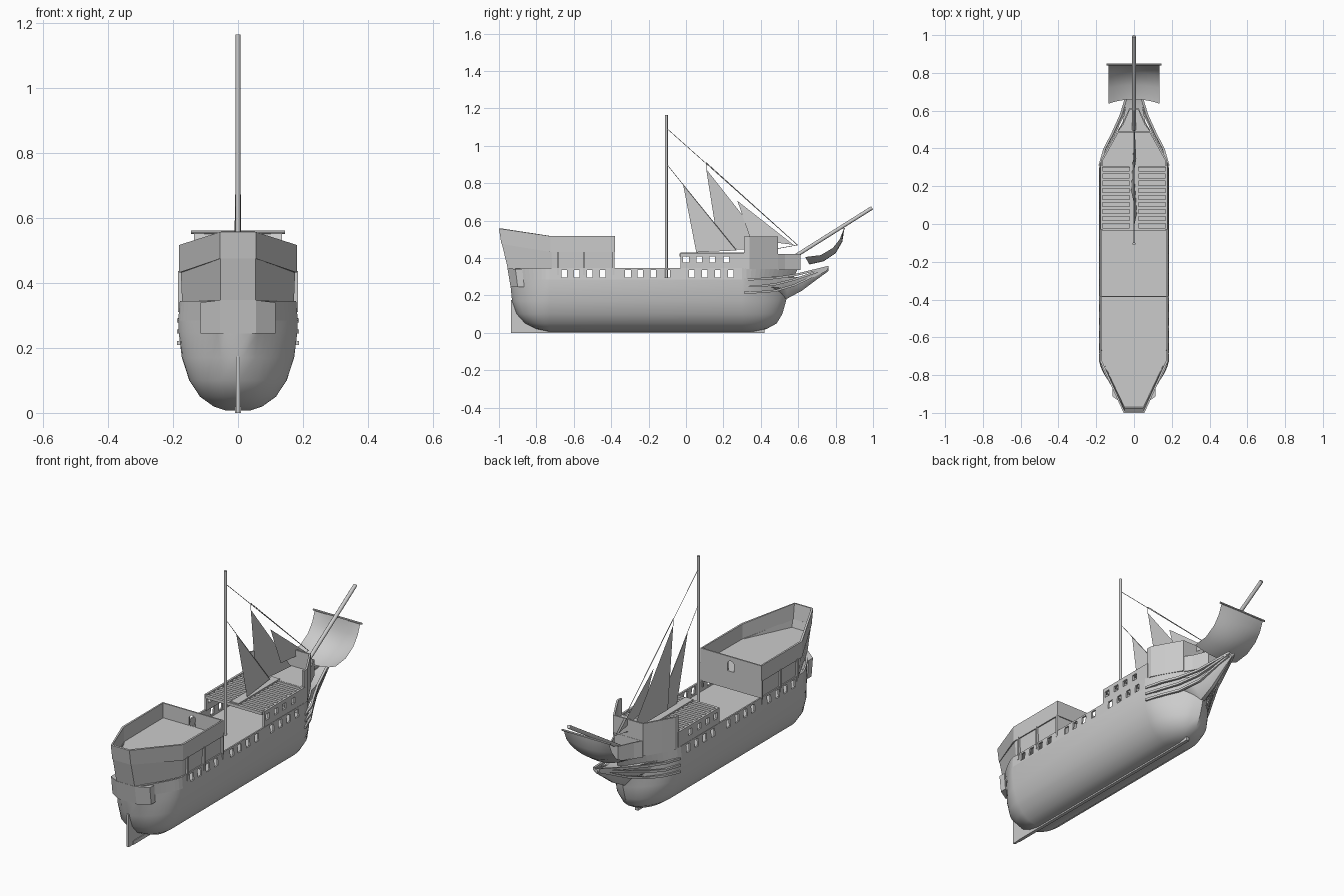
import bpy, bmesh, math
from mathutils import Vector

if "Cube" in bpy.data.objects:
    bpy.data.objects.remove(bpy.data.objects["Cube"])

GREY = bpy.data.materials.new("weathered_grey")
GREY.diffuse_color = (0.6, 0.6, 0.6, 1)
GREY.use_nodes = True
GREY.node_tree.nodes["Principled BSDF"].inputs["Base Color"].default_value = GREY.diffuse_color


def make(name, verts, faces, smooth=False):
    me = bpy.data.meshes.new(name)
    me.from_pydata([tuple(v) for v in verts], [], faces)
    bm = bmesh.new()
    bm.from_mesh(me)
    bmesh.ops.recalc_face_normals(bm, faces=bm.faces)
    bm.to_mesh(me)
    bm.free()
    me.materials.append(GREY)
    ob = bpy.data.objects.new(name, me)
    bpy.context.collection.objects.link(ob)
    activate(ob)
    if smooth:
        bpy.ops.object.shade_smooth_by_angle(angle=math.radians(35))
    return ob


def activate(ob):
    bpy.ops.object.select_all(action='DESELECT')
    ob.select_set(True)
    bpy.context.view_layer.objects.active = ob


def loft(name, loops, caps=True, closed=True, smooth=False):
    """Skin between loops with equal point counts."""
    n = len(loops[0])
    faces = [(k * n + i, k * n + (i + 1) % n, (k + 1) * n + (i + 1) % n, (k + 1) * n + i)
             for k in range(len(loops) - 1) for i in range(n if closed else n - 1)]
    if caps:
        faces += [tuple(range(n)), tuple(range((len(loops) - 1) * n, len(loops) * n))]
    return make(name, [p for l in loops for p in l], faces, smooth)


def mirrored(half):
    """Half outline from one end to the other, mirrored into a loop."""
    return half + [(-x, y, z) for x, y, z in reversed(half) if x > 1e-6]


def box(name, x, y, z):
    return loft(name, [[(x[0], y[0], h), (x[1], y[0], h), (x[1], y[1], h), (x[0], y[1], h)] for h in z])


def tube(name, a, b, r, n=8):
    a, b = Vector(a), Vector(b)
    q = (b - a).to_track_quat('Z', 'Y')
    return loft(name, [[p + q @ Vector((r * math.cos(2 * math.pi * i / n), r * math.sin(2 * math.pi * i / n), 0))
                        for i in range(n)] for p in (a, b)], smooth=True)


def thicken(ob, t):
    activate(ob)
    m = ob.modifiers.new("thickness", 'SOLIDIFY')
    m.thickness, m.offset = t, -1
    bpy.ops.object.modifier_apply(modifier=m.name)


def cut(ob, cutter):
    activate(ob)
    m = ob.modifiers.new("cut", 'BOOLEAN')
    m.object, m.operation, m.solver = cutter, 'DIFFERENCE', 'EXACT'
    bpy.ops.object.modifier_apply(modifier=m.name)
    bpy.data.objects.remove(cutter)


# Hull: waterline loops, rounded low down and finer towards the rail
def waterline(z, hw, stern, hs, bow):
    k = min(1, max(0, (z - 0.08) / 0.2))
    p, q = 2 - 0.65 * k, 0.6 + 0.4 * k

    def f(t):
        return max(0, 1 - t ** p) ** q
    half = []
    for i in range(10, -1, -1):
        t = i / 10
        half.append((hs + (hw - hs) * f(t), -0.73 + (stern + 0.73) * t, z))
    for i in range(13):
        t = i / 12
        half.append((hw * f(t), 0.30 + (bow - 0.30) * t, z))
    return mirrored(half)


LEVELS = [(0.008, .04, -.74, .004, .37), (0.02, .075, -.80, .004, .43), (0.05, .117, -.86, .005, .485),
          (0.10, .150, -.905, .006, .515), (0.17, .173, -.93, .014, .535), (0.25, .183, -.938, .04, .55),
          (0.285, .184, -.942, .05, .57), (0.345, .179, -.95, .055, .60)]
lines = [waterline(*l) for l in LEVELS]
loft("hull", lines[:7], smooth=True)

# Bulwark with gun ports cut through both sides
bulwark = loft("bulwark", lines[6:], caps=False)
thicken(bulwark, 0.009)
for y in (-.65, -.585, -.515, -.445, -.31, -.245, -.175, -.1, .03, .1, .17, .24):
    cut(bulwark, box("port_cutter", (-.3, .3), (y - .015, y + .015), (.295, .335)))

# Keel, sternpost and rudder
box("keel", (-.009, .009), (-.9, .42), (0, .02))
box("rudder", (-.006, .006), (-.935, -.895), (0, .175))
box("sternpost", (-.005, .005), (-.9, -.72), (0, .16))

# Stern castle: lower wall, floor and raised parapet with an arched doorway
castle = loft("stern_castle_wall", [
    mirrored([(.054, -.952, .34), (.172, -.715, .34), (.172, -.385, .34)]),
    mirrored([(.054, -.985, .478), (.176, -.72, .437), (.174, -.385, .437)])], caps=False)
thicken(castle, 0.008)
make("stern_castle_deck", mirrored([(.05, -.975, .438), (.172, -.722, .438), (.172, -.385, .438)]), [tuple(range(6))])
parapet = loft("stern_parapet", [
    mirrored([(.055, -.987, .475), (.181, -.725, .432), (.181, -.38, .432)]),
    mirrored([(.055, -1.0, .557), (.181, -.725, .517), (.181, -.38, .517)])], caps=False)
thicken(parapet, 0.011)
arch = [(-.02, .439), (.02, .439)] + [(.02 * math.cos(a * math.pi / 8), .475 + .02 * math.sin(a * math.pi / 8))
                                      for a in range(9)]
cut(parapet, loft("arch_cutter", [[(x, y, z) for x, z in arch] for y in (-.42, -.35)]))

# Stern gallery
loft("stern_gallery", [
    mirrored([(.055, -.938, .245), (.115, -.90, .245), (.115, -.865, .245)]),
    mirrored([(.055, -.955, .347), (.115, -.912, .34), (.115, -.875, .34)])])

# Castle posts and forecastle side walls with upper ports
for s in (-1, 1):
    for y in (-.685, -.545, -.387):
        box("castle_post", sorted((s * .168, s * .184)), (y - .005, y + .005), (.31, .437))
    side = box("forecastle_side", sorted((s * .166, s * .177)), (-.03, .315), (.34, .427))
    for y in (0, .07, .14, .215):
        cut(side, box("upper_port_cutter", (-.3, .3), (y - .015, y + .015), (.375, .407)))

# Forecastle beams with a walkway along the middle
for i in range(10):
    y = -.028 + i * .0375
    box("deck_beam", (-.168, .168), (y - .008, y + .008), (.408, .424))
box("walkway", (-.024, .024), (-.03, .32), (.42, .43))

# Raised bow breastwork and its deck
ring = [(.174, .31), (.174, .34), (.138, .405), (.088, .492)]
ring = ring + [(-x, y) for x, y in reversed(ring)]
breast = loft("bow_breastwork", [[(x, y, z) for x, y in ring] for z in (.34, .515)], caps=False, closed=False)
# thickness is applied on a strip, so aim its normals outwards first
if breast.data.polygons[0].normal.x < 0:
    breast.data.flip_normals()
thicken(breast, 0.01)
make("bow_deck", [(x * .98, y, .425) for x, y in ring], [tuple(range(8))])
box("bow_bulkhead", (-.17, .17), (.31, .32), (.285, .425))

# Narrow prow platform
prow = [(.088, .49), (.062, .53), (.025, .612)]
prow_wall = loft("prow_rail", [mirrored([(x, y, z) for x, y in prow]) for z in (.335, .422)], caps=False)
thicken(prow_wall, 0.007)
make("prow_deck", mirrored([(x, y, .352) for x, y in prow]), [tuple(range(6))])

# Beakhead: wedge sweeping up and forward from the bow
stations = [(.30, .17, .215, .30), (.40, .135, .205, .30), (.48, .095, .185, .30), (.54, .06, .182, .295),
            (.62, .045, .225, .30), (.70, .028, .285, .325), (.762, .010, .33, .352)]
loft("beakhead", [[(-w, y, t), (w, y, t), (w * .9, y, (t + b) / 2), (w * .18, y, b), (-w * .18, y, b),
                   (-w * .9, y, (t + b) / 2)] for y, w, b, t in stations], smooth=True)
# Sweeping rails along the beakhead
for s in (-1, 1):
    for path in ([(.183, .31, .215), (.150, .40, .218), (.105, .48, .225), (.058, .58, .255), (.012, .755, .338)],
                 [(.183, .31, .25), (.155, .40, .25), (.112, .48, .26), (.065, .58, .285), (.014, .76, .346)],
                 [(.183, .31, .285), (.157, .40, .288), (.115, .48, .293), (.07, .58, .308), (.014, .762, .352)]):
        loft("beak_rail", [[(s * (x + dx), y, z + dz) for dx, dz in ((-.008, -.006), (.005, -.006), (.005, .006),
                            (-.008, .006))] for x, y, z in path])

# Mast and bowsprit
tube("mast", (0, -.105, .28), (0, -.105, 1.165), .0075, 12)
tube("bowsprit", (0, .50, .357), (0, .995, .668), .010, 12)

# Spritsail: bellied sheet hanging from its yard
tube("sprit_yard", (-.145, .845, .556), (.145, .845, .556), .005)
edge = [(.843, .553), (.822, .50), (.785, .453), (.72, .415), (.637, .405)]
belly = [(.846, .553), (.836, .487), (.80, .425), (.735, .382), (.66, .365)]
rows = []
for (ya, za), (yb, zb) in zip(edge, belly):
    row = []
    for i in range(11):
        u = -1 + i / 5
        k = 1 - u * u
        row.append((.135 * u, ya + (yb - ya) * k, za + (zb - za) * k))
    rows.append(row)
loft("spritsail", rows, caps=False, closed=False, smooth=True)

# Triangular staysails: head, clew, tack
for i, (head, clew, tack) in enumerate([((-.015, .79), (.055, .43), (.27, .44)),
                                        ((.108, .875), (.175, .45), (.45, .44)),
                                        ((.275, .705), (.345, .50), (.575, .47))]):
    x = (.015, -.015, .012)[i]
    make("staysail", [(0, *head), (x, *clew), (0, *tack)], [(0, 1, 2)])

# Rigging lines
for a, b in [((-.1, 1.09), (.595, .47)), ((-.1, .897), (.27, .44)), ((.108, .91), (.59, .475)),
             ((.108, .91), (.108, .87)), ((.49, .45), (.6, .47))]:
    tube("stay", (0, *a), (0, *b), .0015, 4)
